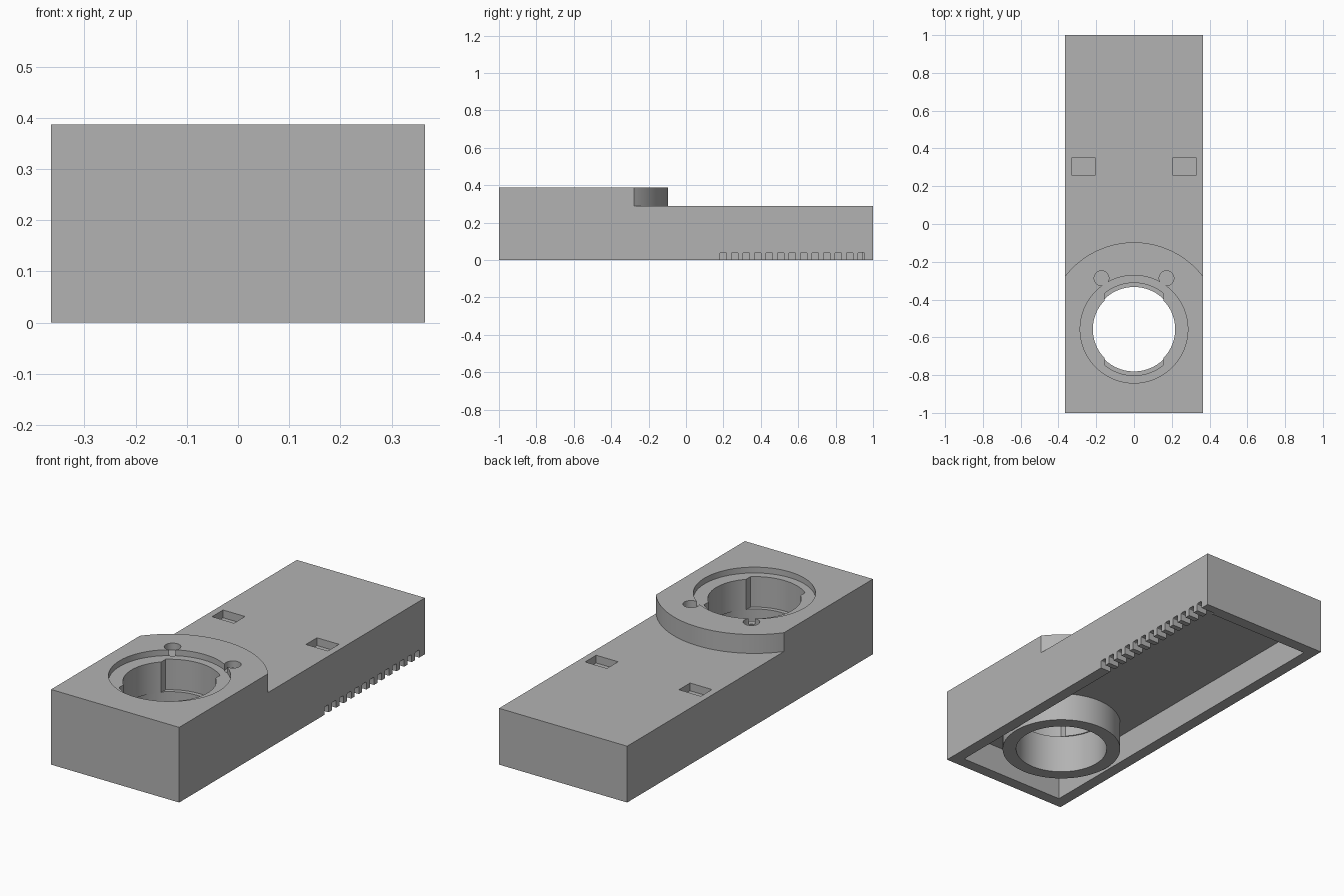
import bpy
import bmesh
import math

cube = bpy.data.objects.get("Cube")
if cube:
    bpy.data.objects.remove(cube, do_unlink=True)

W, BASE, TOP = 0.365, 0.29, 0.387      # half width, low deck, raised deck
WALL, CEILING = 0.06, 0.147            # shell thickness, cavity height
CY = -0.557                            # socket centre along y
SEGS = 96

grey = bpy.data.materials.new("light_grey")
grey.use_nodes = True
grey.diffuse_color = (0.45, 0.45, 0.45, 1)
grey.node_tree.nodes["Principled BSDF"].inputs["Base Color"].default_value = grey.diffuse_color


def prism(name, outline, z0, z1):
    """Extrude a flat outline from z0 to z1."""
    bm = bmesh.new()
    face = bm.faces.new([bm.verts.new((x, y, z0)) for x, y in outline])
    ext = bmesh.ops.extrude_face_region(bm, geom=[face])
    verts = [v for v in ext["geom"] if isinstance(v, bmesh.types.BMVert)]
    bmesh.ops.translate(bm, vec=(0, 0, z1 - z0), verts=verts)
    bmesh.ops.recalc_face_normals(bm, faces=bm.faces)
    mesh = bpy.data.meshes.new(name)
    bm.to_mesh(mesh)
    bm.free()
    mesh.materials.append(grey)
    obj = bpy.data.objects.new(name, mesh)
    bpy.context.collection.objects.link(obj)
    return obj


def box(name, x0, x1, y0, y1, z0, z1):
    return prism(name, [(x0, y0), (x1, y0), (x1, y1), (x0, y1)], z0, z1)


def arc(r, a0, a1, n, cx=0, cy=CY):
    return [(cx + r * math.cos(a0 + (a1 - a0) * i / n),
             cy + r * math.sin(a0 + (a1 - a0) * i / n)) for i in range(n + 1)]


def cylinder(name, r, z0, z1, cx=0, cy=CY, n=SEGS):
    return prism(name, arc(r, 0, math.tau, n, cx, cy)[:-1], z0, z1)


def apply(obj, mod):
    bpy.context.view_layer.objects.active = obj
    bpy.ops.object.modifier_apply(modifier=mod.name)


def combine(obj, tool, operation="DIFFERENCE"):
    """Apply a boolean, then discard the tool object."""
    mod = obj.modifiers.new("boolean", "BOOLEAN")
    mod.operation, mod.solver, mod.object = operation, "EXACT", tool
    apply(obj, mod)
    bpy.data.objects.remove(tool, do_unlink=True)


# Housing: low deck plus a raised front deck with a curved back edge
housing = box("housing", -W, W, -1, 1, 0, BASE)
R = 0.46
a = math.acos(W / R)
deck = prism("raised_deck", [(-W, -1), (W, -1)] + arc(R, a, math.pi - a, 40), BASE / 2, TOP)
combine(housing, deck, "UNION")

# Open underside, leaving the socket tube standing
cavity = box("cavity", -W + WALL, W - WALL, -1 + WALL, 1 - WALL, -0.1, CEILING)
combine(cavity, cylinder("tube", 0.29, -0.2, CEILING + 0.1))
combine(housing, cavity)

# Socket: top recess, stepped bore, and two bayonet notches
LEDGE = 0.2
combine(housing, cylinder("recess", 0.285, TOP - 0.03, TOP + 0.1))
combine(housing, cylinder("lower_bore", 0.2235, -0.1, LEDGE))
combine(housing, cylinder("upper_bore", 0.218, LEDGE - 0.05, TOP + 0.1))
b = math.acos(0.155 / 0.245)
for s in (1, -1):
    notch = [(-0.155, CY), (0.155, CY)] + [(x, CY + s * (y - CY)) for x, y in arc(0.245, b, math.pi - b, 24)]
    combine(housing, prism("notch", notch, LEDGE, TOP + 0.1))

# Mirrored deck pockets: round ones by the socket, rectangular ones behind
for s in (1, -1):
    combine(housing, cylinder("round_pocket", 0.039, TOP - 0.035, TOP + 0.1, s * 0.172, -0.287, 32))
    x0, x1 = sorted((s * 0.205, s * 0.33))
    combine(housing, box("square_pocket", x0, x1, 0.26, 0.35, BASE - 0.04, BASE + 0.1))

# Row of vent slots along the lower left wall
for i in range(13):
    y = 0.199 + i * 0.0615
    h, z, c = 0.017, 0.04, 0.006
    slot = box("slot", W - WALL - 0.02, W + 0.05, y - h, y + h, -0.05, z)
    bm = bmesh.new()
    bm.from_mesh(slot.data)
    top = [e for e in bm.edges if all(v.co.z > z - c for v in e.verts)
           and abs(e.verts[0].co.y - e.verts[1].co.y) < c]
    bmesh.ops.bevel(bm, geom=top, offset=c, segments=3, profile=0.5, affect="EDGES")
    bm.to_mesh(slot.data)
    bm.free()
    combine(housing, slot)

# Smooth curved walls, keep hard edges
bpy.ops.object.select_all(action="DESELECT")
housing.select_set(True)
bpy.context.view_layer.objects.active = housing
bpy.ops.object.shade_smooth_by_angle(angle=math.radians(30))
